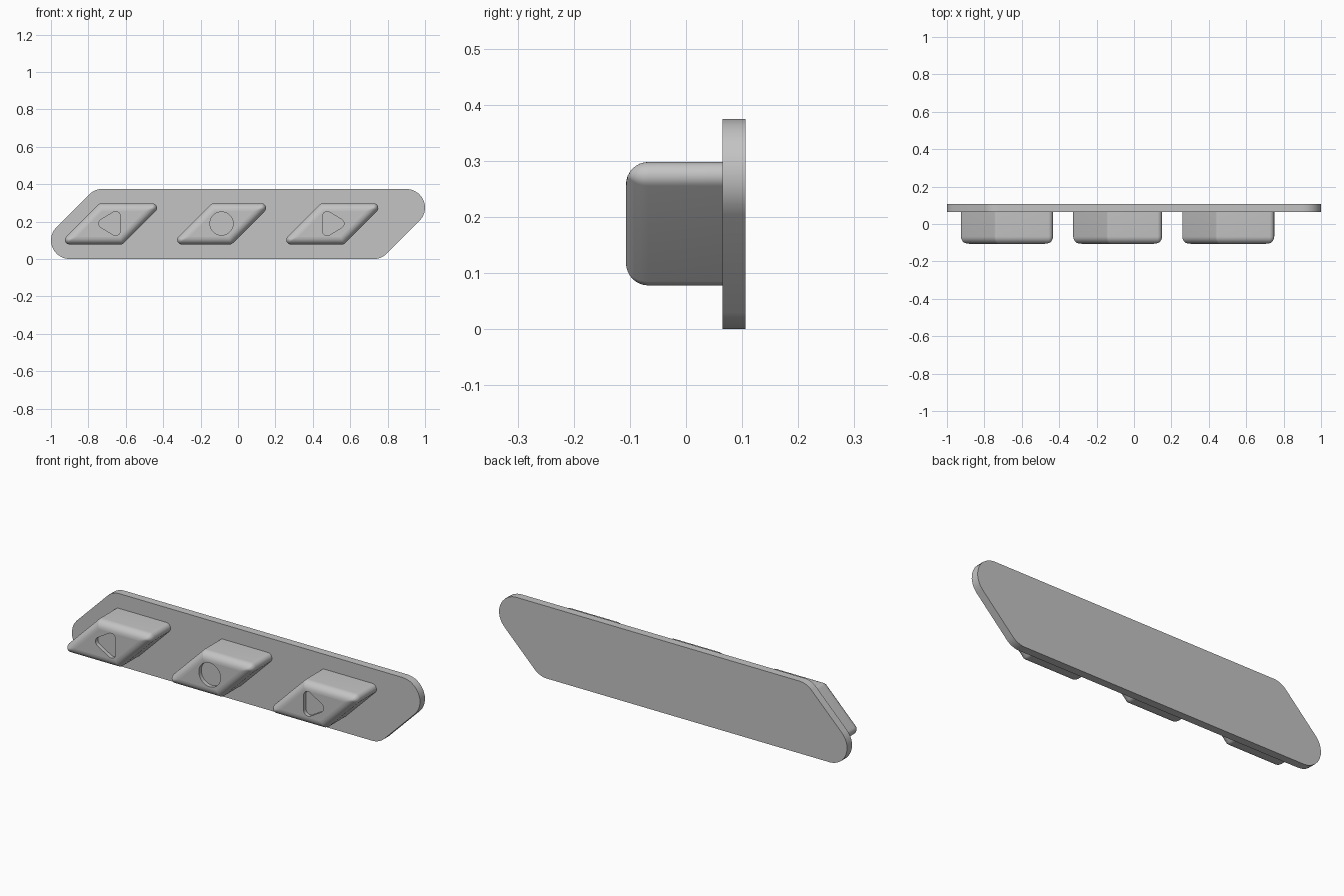
import bpy, bmesh
from math import pi, sin, cos, atan2, sqrt, radians
from mathutils import Vector

if "Cube" in bpy.data.objects:
    bpy.data.objects.remove(bpy.data.objects["Cube"], do_unlink=True)

grey = bpy.data.materials.new("plain grey")
grey.use_nodes = True
grey.diffuse_color = (0.55, 0.55, 0.55, 1)
grey.node_tree.nodes["Principled BSDF"].inputs["Base Color"].default_value = (0.55, 0.55, 0.55, 1)


def rounded(centres, r, steps=10):
    """Convex outline (x, z) with an arc of radius r around each centre."""
    pts, n = [], len(centres)
    for i, c in enumerate(centres):
        before, after = c - centres[i - 1], centres[(i + 1) % n] - c
        start = atan2(before.y, before.x) - pi / 2
        turn = (atan2(after.y, after.x) - pi / 2 - start) % (2 * pi)
        for s in range(steps + 1):
            a = start + turn * s / steps
            pts.append((c.x + r * cos(a), c.y + r * sin(a)))
    return pts


def slanted(x0, x1, z0, z1, r, inset=0.0):
    """Rounded parallelogram with ends leaning 45 degrees."""
    rr = max(r - inset, 0.004)
    t = inset + rr
    left = x0 - z0 + sqrt(2) * (t - r)
    right = x1 - z1 - sqrt(2) * (t - r)
    lo, hi = z0 + t, z1 - t
    return rounded([Vector(p) for p in ((left + lo, lo), (right + lo, lo),
                                        (right + hi, hi), (left + hi, hi))], rr)


def circle(cx, cz, r, n=48):
    return [(cx + r * cos(2 * pi * i / n), cz + r * sin(2 * pi * i / n)) for i in range(n)]


def triangle(cx, cz, way):
    pts = ((-0.027, -0.039), (0.038, 0), (-0.027, 0.039))
    return rounded([Vector((cx + way * x, cz + way * z)) for x, z in pts], 0.025)


def ring(bm, outline, y):
    return [bm.verts.new((x, y, z)) for x, z in outline]


def bridge(bm, a, b):
    n = len(a)
    for i in range(n):
        bm.faces.new((a[i], a[(i + 1) % n], b[(i + 1) % n], b[i]))


def finish(name, bm):
    bmesh.ops.recalc_face_normals(bm, faces=bm.faces)
    for f in bm.faces:
        f.smooth = abs(f.normal.y) < 0.999
    for e in bm.edges:
        e.smooth = e.calc_face_angle(0) < radians(35)
    mesh = bpy.data.meshes.new(name)
    bm.to_mesh(mesh)
    bm.free()
    mesh.materials.append(grey)
    bpy.context.collection.objects.link(bpy.data.objects.new(name, mesh))


# Backing plate
bm = bmesh.new()
outline = slanted(-1, 1, 0, 0.375, 0.1)
front, back = ring(bm, outline, 0.065), ring(bm, outline, 0.106)
bridge(bm, front, back)
bm.faces.new(front)
bm.faces.new(back)
finish("backing_plate", bm)


# Raised buttons with soft front edges and a sunken symbol
def button(name, x0, x1, symbol):
    bm = bmesh.new()
    z0, z1, face_y, soft, steps = 0.078, 0.298, -0.107, 0.04, 8
    last = ring(bm, slanted(x0, x1, z0, z1, 0.025), 0.075)
    bm.faces.new(last)
    for i in range(steps + 1):
        a = pi / 2 * i / steps
        outline = slanted(x0, x1, z0, z1, 0.025, soft * (1 - cos(a)))
        new = ring(bm, outline, face_y + soft * (1 - sin(a)))
        bridge(bm, last, new)
        last = new
    rim, floor = ring(bm, symbol, face_y), ring(bm, symbol, face_y + 0.02)
    bridge(bm, rim, floor)
    bm.faces.new(floor)
    edges = [bm.edges.get((r[i - 1], r[i])) for r in (last, rim) for i in range(len(r))]
    bmesh.ops.triangle_fill(bm, edges=edges, use_beauty=True, normal=(0, -1, 0))
    finish(name, bm)


button("right_button", -0.925, -0.433, triangle(-0.681, 0.19, -1))
button("middle_button", -0.325, 0.15, circle(-0.088, 0.19, 0.062))
button("left_button", 0.258, 0.75, triangle(0.504, 0.19, 1))
